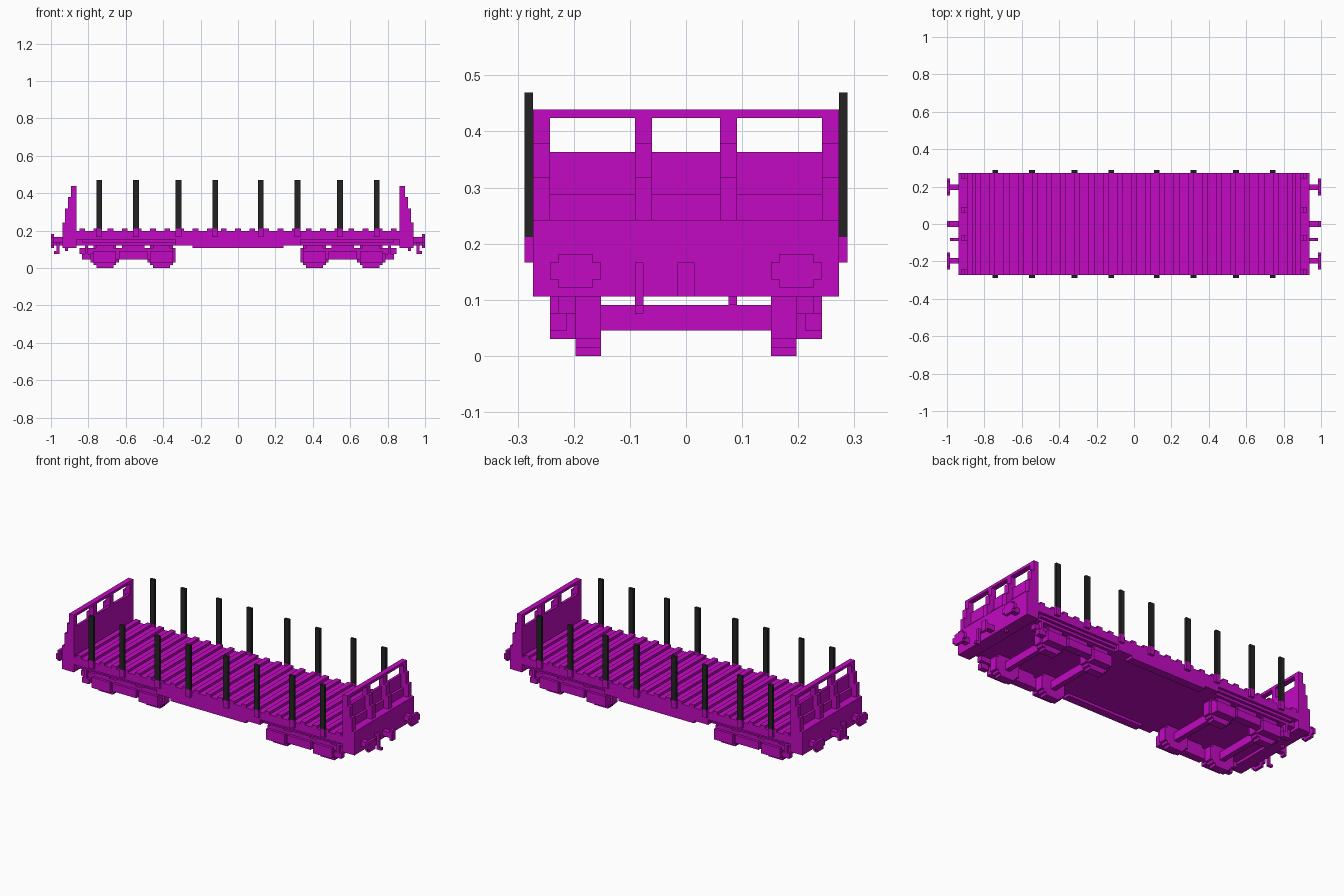
import bpy, bmesh
from mathutils import Matrix, Vector

U = 1 / 66  # block size: the whole wagon is 132 blocks long

if "Cube" in bpy.data.objects:
    bpy.data.objects.remove(bpy.data.objects["Cube"])


def material(name, rgb):
    m = bpy.data.materials.new(name)
    m.use_nodes = True
    m.diffuse_color = (*rgb, 1)
    m.node_tree.nodes["Principled BSDF"].inputs["Base Color"].default_value = (*rgb, 1)
    return m


MAGENTA = material("magenta paint", (0.54, 0.003, 0.54))
BLACK = material("black steel", (0.017, 0.017, 0.017))


def part(name, boxes, mat=MAGENTA, mirror_x=False, mirror_y=False):
    """Join boxes given as (x0, x1, y0, y1, z0, z1) in blocks, with mirrored copies."""
    bm = bmesh.new()
    for sx in ((1, -1) if mirror_x else (1,)):
        for sy in ((1, -1) if mirror_y else (1,)):
            for x0, x1, y0, y1, z0, z1 in boxes:
                centre = Vector((sx * (x0 + x1), sy * (y0 + y1), z0 + z1)) * U / 2
                size = Vector((x1 - x0, y1 - y0, z1 - z0)) * U
                bmesh.ops.create_cube(bm, size=1, matrix=Matrix.Translation(centre)
                                      @ Matrix.Diagonal((*size, 1)))
    mesh = bpy.data.meshes.new(name)
    bm.to_mesh(mesh)
    bm.free()
    mesh.materials.append(mat)
    obj = bpy.data.objects.new(name, mesh)
    bpy.context.collection.objects.link(obj)
    return obj


# Load floor with raised planks
part("deck", [(-57, 57, -18, 18, 10, 13)])
part("planks", [(5 * k - 1, 5 * k + 1, -18, 18, 13, 14) for k in range(-11, 12)])

# Underframe, and side girders that deepen toward the middle
part("underframe", [(-57, 57, -16, 16, 8, 10)])
part("side_girders", [(-22, 22, 16, 18, 8, 10), (-16, 16, 15, 18, 7, 8),
                      (-55, 55, 16, 17, 9, 10)], mirror_y=True)

# Headstocks and end walls with window openings
part("headstocks", [(57, 62, -18, 18, 7, 16)], mirror_x=True)
part("end_walls", [(57, 59, -18, 18, 16, 19), (57, 58, -16, 16, 19, 24),
                   (57, 59, -18, 18, 28, 29)], mirror_x=True)
posts = []
for y0, y1 in ((4, 6), (16, 18)):
    # Each post steps outward toward its foot
    posts += [(57, 59, y0, y1, 19, 28), (59, 60, y0, y1, 16, 25),
              (60, 61, y0, y1, 16, 21)]
part("end_wall_posts", posts, mirror_x=True, mirror_y=True)

# Stakes in their pockets
stakes = (8, 21, 36, 49)
part("stake_pockets", [(x - 1, x + 1, 18, 19, 11, 14) for x in stakes],
     mirror_x=True, mirror_y=True)
part("stakes", [(x - 1, x + 1, 18, 19, 14, 31) for x in stakes], BLACK,
     mirror_x=True, mirror_y=True)

# Buffers, couplers and brake hoses
part("buffers", [(62, 65, 12, 14, 9, 11), (65, 66, 10, 16, 9, 11),
                 (65, 66, 11, 15, 8, 12)], mirror_x=True, mirror_y=True)
part("couplers", [(62, 65, -1, 1, 8, 10), (65, 66, -1, 1, 7, 11)], mirror_x=True)
part("brake_hoses", [(62, 64, -6, -5, 10, 11), (63, 64, -6, -5, 6, 10),
                     (63, 65, -6, -5, 5, 6), (60, 61, 5, 6, 6, 7)], mirror_x=True)

# Bogies: wheels, axles, axle boxes and side frames
wheels, axles, boxes = [], [], []
for x in (27, 47):
    for half, z0, z1 in ((3, 0, 1), (4, 1, 2), (5, 2, 7), (4, 7, 8)):
        wheels.append((x - half, x + half, 10, 13, z0, z1))
    axles.append((x - 1, x + 1, -10, 10, 3, 6))
    boxes += [(x - 4, x + 4, 13, 16, 2, 6), (x - 3, x + 3, 13, 15, 6, 8)]
part("wheels", wheels, mirror_x=True, mirror_y=True)
part("axles", axles, mirror_x=True)
part("axle_boxes", boxes, mirror_x=True, mirror_y=True)
part("bogie_side_frames", [(23, 51, 13, 15, 5, 7), (29, 45, 13, 15, 3, 5),
                           (32, 42, 15, 16, 3, 6), (33, 41, 13, 15, 7, 8)],
     mirror_x=True, mirror_y=True)
part("end_steps", [(51, 56, 13, 15, 5, 7), (52, 55, 14, 16, 3, 5),
                   (53, 54, 14, 16, 5, 8)], mirror_x=True, mirror_y=True)
